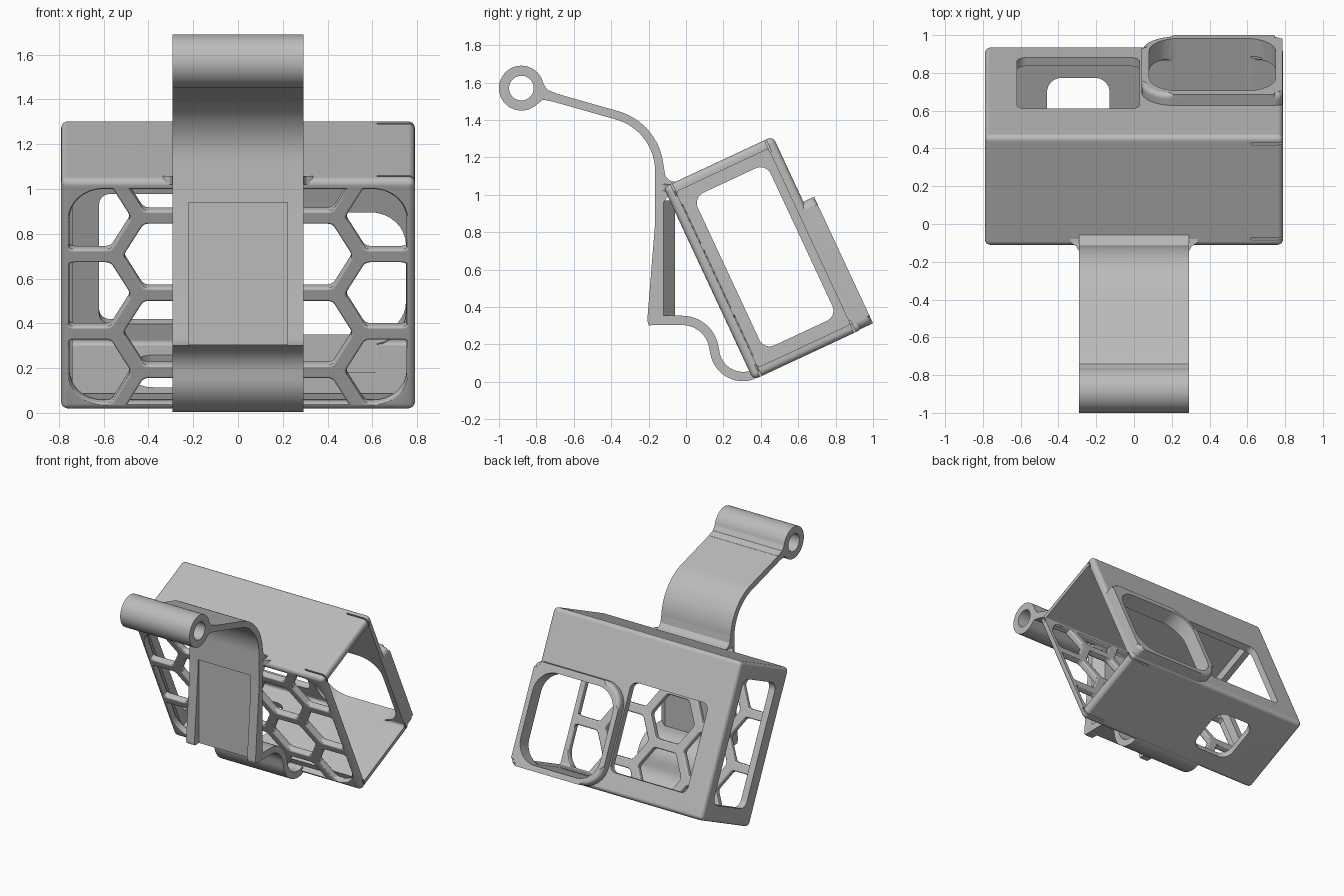
import bpy, bmesh, math
from mathutils import Matrix, Vector

cube = bpy.data.objects.get("Cube")
if cube:
    bpy.data.objects.remove(cube)

grey = bpy.data.materials.new("plain grey")
grey.use_nodes = True
COLOUR = (0.5, 0.5, 0.5, 1)
grey.diffuse_color = COLOUR
grey.node_tree.nodes["Principled BSDF"].inputs["Base Color"].default_value = COLOUR

TILT = Matrix.Translation((0, 0.36, 0.01)) @ Matrix.Rotation(math.radians(25), 4, 'X')
AXES = {'X': lambda a, b, c: (c, a, b), 'Y': lambda a, b, c: (a, c, b), 'Z': lambda a, b, c: (a, b, c)}


def rounded(points, sizes, closed=True, steps=8):
    """Replace each corner by a circular arc that starts `size` before it."""
    pts = [Vector(p) for p in points]
    out = []
    for i, p in enumerate(pts):
        size = sizes[i] if isinstance(sizes, (list, tuple)) else sizes
        if size == 0 or (not closed and i in (0, len(pts) - 1)):
            out.append(p)
            continue
        d0 = (p - pts[i - 1]).normalized()
        d1 = (pts[(i + 1) % len(pts)] - p).normalized()
        weight = math.cos(d0.angle(d1) / 2)
        a, c = p - d0 * size, p + d1 * size
        for k in range(steps + 1):
            t = k / steps
            f, g, h = (1 - t) ** 2, 2 * weight * t * (1 - t), t * t
            out.append((a * f + p * g + c * h) / (f + g + h))
    return out


def rect(x0, x1, z0, z1, size):
    return rounded([(x0, z0), (x1, z0), (x1, z1), (x0, z1)], size)


def circle(y, z, r, n=48):
    return [(y + r * math.cos(k * math.tau / n), z + r * math.sin(k * math.tau / n)) for k in range(n)]


def strip(path, thick):
    """Outline of a band of even thickness that follows a path."""
    left, right = [], []
    for i, p in enumerate(path):
        d = (path[min(i + 1, len(path) - 1)] - path[max(i - 1, 0)]).normalized()
        n = Vector((-d.y, d.x)) * thick / 2
        left.append(p + n)
        right.append(p - n)
    return left + right[::-1]


def loft(name, bodies, axis, matrix=Matrix(), bevel=None):
    """Skin each body, a list of (position, outline) sections along an axis."""
    bm = bmesh.new()
    place = AXES[axis]
    for body in bodies:
        rings = [[bm.verts.new(place(p[0], p[1], pos)) for p in outline] for pos, outline in body]
        bm.faces.new(rings[0])
        bm.faces.new(rings[-1][::-1])
        for a, b in zip(rings, rings[1:]):
            for i in range(len(a)):
                j = (i + 1) % len(a)
                bm.faces.new((a[i], b[i], b[j], a[j]))
    if bevel:
        width, rule = bevel
        edges = [e for e in bm.edges if rule(e)]
        bmesh.ops.bevel(bm, geom=edges, offset=width, segments=4, profile=0.5, affect='EDGES')
    bmesh.ops.recalc_face_normals(bm, faces=bm.faces)
    mesh = bpy.data.meshes.new(name)
    bm.to_mesh(mesh)
    bm.free()
    mesh.materials.append(grey)
    obj = bpy.data.objects.new(name, mesh)
    obj.matrix_world = matrix
    bpy.context.collection.objects.link(obj)
    return obj


def prism(name, outline, axis, lo, hi, matrix=Matrix(), bevel=None):
    return loft(name, [[(lo, outline), (hi, outline)]], axis, matrix, bevel)


def combine(target, tool, operation):
    """Apply a boolean and discard the tool object."""
    mod = target.modifiers.new("combine", 'BOOLEAN')
    mod.operation, mod.solver, mod.object = operation, 'EXACT', tool
    bpy.context.view_layer.objects.active = target
    bpy.ops.object.modifier_apply(modifier=mod.name)
    bpy.data.objects.remove(tool)


def cut(target, outline, axis, lo, hi, matrix=Matrix()):
    combine(target, prism("cutter", outline, axis, lo, hi, matrix), 'DIFFERENCE')


# Tilted case, hollow and open on the left end
WIDE, DEEP, TALL, WALL = 0.79, 0.645, 1.136, 0.05
case = prism("case", rect(-WIDE, WIDE, 0, TALL, 0), 'Y', 0, DEEP, TILT, (0.03, lambda e: True))
cut(case, rect(WALL, DEEP - WALL, WALL, TALL - WALL, 0.02), 'X', -WIDE + WALL, 1, TILT)

# Thin relief slits at the open end, top and bottom
for u in (0.045, 0.6):
    for z in (0, TALL):
        cut(case, rect(0.62, 0.9, u - 0.005, u + 0.005, 0), 'Z', z - 0.07, z + 0.07, TILT)

# Raised surround on the back
EDGE = WIDE - 0.003
surround = prism("window_surround",
                 rounded([(0.04, 0.004), (EDGE, 0.004), (EDGE, 0.75), (0.04, 0.75)], [0.17, 0.045, 0.045, 0.17]),
                 'Y', DEEP - 0.028, 0.708, TILT,
                 (0.028, lambda e: all(v.co.y > 0.7 for v in e.verts)))
combine(case, surround, 'UNION')

# Openings in the back, the right end and the bottom
cut(case, rect(0.08, 0.75, 0.045, 0.70, 0.16), 'Y', 0.3, 0.9, TILT)
cut(case, rect(-0.62, 0.03, 0.15, 0.79, 0.05), 'Y', 0.3, 0.9, TILT)
cut(case, rect(0.12, 0.55, 0.12, 1.02, 0.06), 'X', -1, -0.6, TILT)
cut(case, rect(-0.46, -0.13, 0.14, 0.48, 0.08), 'Z', -0.2, 0.2, TILT)

# Honeycomb front: hexagons with rounded rims, trimmed to a rounded opening
PITCH, HOLE, RIM = 0.38, 0.181, 0.013
curve = [(RIM * (1 - math.cos(a)), RIM * (1 - math.sin(a))) for a in (0, math.pi / 6, math.pi / 3, math.pi / 2)]
levels = ([(-0.03, RIM)] + [(d - 0.0005, g) for d, g in curve]
          + [(WALL + 0.0005 - d, g) for d, g in reversed(curve)] + [(WALL + 0.004, RIM)])


def hexagon(x, z, grow):
    r = HOLE + grow / math.cos(math.pi / 6)
    return rounded([(x + r * math.cos(k * math.pi / 3), z + r * math.sin(k * math.pi / 3)) for k in range(6)],
                   0.022, steps=4)


cells = []
for col in range(-2, 3):
    for row in range(-2, 3):
        z = 0.57 + row * PITCH + (PITCH / 2 if col % 2 else 0)
        cells.append([(pos, hexagon(col * 0.33, z, grow)) for pos, grow in levels])
honeycomb = loft("honeycomb_cutter", cells, 'Y', TILT)
opening = [(pos, rect(-0.753 - g, 0.753 + g, 0.035 - g, 1.088 + g, 0.15 + g)) for pos, g in levels]
combine(honeycomb, loft("trim", [opening], 'Y', TILT), 'INTERSECT')
combine(case, honeycomb, 'DIFFERENCE')

# Clip: upper arm, barrel, back plate and curved lower arm
HALF = 0.292
upper = rounded([(-0.80, 1.547), (-0.142, 1.36), (-0.142, 1.0)], 0.235, closed=False, steps=20)
clip = prism("clip", strip(upper, 0.046), 'X', -HALF, HALF)
lower = rounded([(-0.19, 0.328), (0.12, 0.328), (0.18, 0.028), (0.33, 0.028), (0.37, 0.045)],
                [0, 0.14, 0.125, 0.02, 0], closed=False, steps=16)
plate = [(-0.165, 1.12), (-0.165, 0.85), (-0.207, 0.33), (-0.2, 0.302), (-0.12, 0.303), (-0.12, 0.96),
         (-0.09, 1.0), (-0.04, 1.065), (-0.085, 1.075), (-0.11, 1.10), (-0.119, 1.15)]
neck = [(-0.79, 1.645), (-0.757, 1.585), (-0.74, 1.56), (-0.69, 1.541),
        (-0.69, 1.494), (-0.765, 1.508), (-0.80, 1.48)]
for shape in (plate, strip(lower, 0.05), circle(-0.88, 1.57, 0.12), neck):
    combine(clip, prism("piece", shape, 'X', -HALF, HALF), 'UNION')
rib = [(-HALF, -0.13), (HALF, -0.13), (HALF, -0.12), (0.22, -0.06), (-0.22, -0.06), (-HALF, -0.12)]
combine(clip, prism("piece", rib, 'Z', 0.34, 0.97), 'UNION')

# Flared foot where the clip meets the case
flare = [(0.288, -0.15), (0.305, -0.118), (0.335, -0.1), (0.335, -0.062)]
flare += [(-x, y) for x, y in reversed(flare)]
combine(clip, prism("piece", flare, 'Z', 1.02, 1.058), 'UNION')

# Bore of the barrel and recess in the face of the back plate
cut(clip, circle(-0.88, 1.57, 0.066), 'X', -1, 1)
cut(clip, rect(-0.222, 0.222, 0.25, 0.94, 0), 'Y', -0.4, -0.152)

# Smooth curved faces, keep edges sharp
for obj in (case, clip):
    bpy.ops.object.select_all(action='DESELECT')
    obj.select_set(True)
    bpy.context.view_layer.objects.active = obj
    bpy.ops.object.shade_smooth_by_angle(angle=math.radians(30))
    obj.modifiers.new("even shading", 'WEIGHTED_NORMAL').keep_sharp = True
